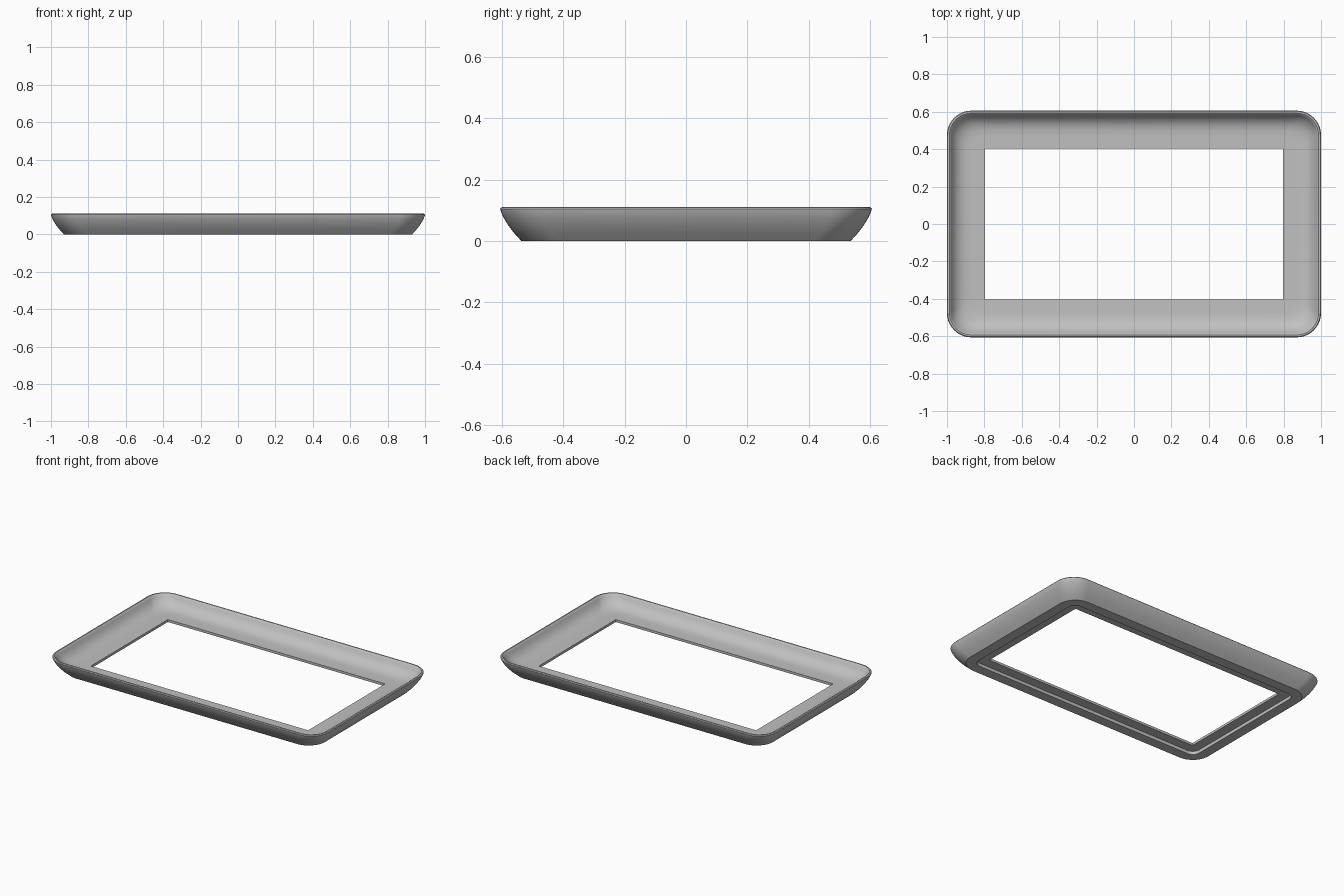
import bpy, bmesh, math

cube = bpy.data.objects.get("Cube")
if cube:
    bpy.data.objects.remove(cube, do_unlink=True)

SEGMENTS = 10  # steps per rounded corner


def rounded_ring(bm, hx, hy, radius, z):
    """Loop of vertices around a rounded rectangle."""
    ring = []
    for quarter, (sx, sy) in enumerate([(1, 1), (-1, 1), (-1, -1), (1, -1)]):
        for i in range(SEGMENTS + 1):
            a = (quarter + i / SEGMENTS) * math.pi / 2
            ring.append(bm.verts.new((sx * (hx - radius) + radius * math.cos(a),
                                      sy * (hy - radius) + radius * math.sin(a), z)))
    return ring


# Warm-free neutral grey
grey = bpy.data.materials.new("neutral grey")
grey.use_nodes = True
colour = (0.53, 0.53, 0.53, 1)
grey.diffuse_color = colour
grey.node_tree.nodes["Principled BSDF"].inputs["Base Color"].default_value = colour

# Cross-section of the tray: inset from the rim, corner radius, height
HALF_X, HALF_Y = 1.0, 0.606
section = [
    (0.203, 0.0, 0.020),    # opening, underside
    (0.138, 0.05, 0.020),   # foot, inner face
    (0.136, 0.05, 0.0),
    (0.069, 0.12, 0.0),     # foot, outer edge
    (0.047, 0.12, 0.024),   # outer wall
    (0.027, 0.125, 0.050),
    (0.011, 0.13, 0.076),
    (0.002, 0.13, 0.097),
    (0.0, 0.13, 0.105),     # rolled rim
    (0.004, 0.127, 0.110),
    (0.013, 0.118, 0.111),
    (0.019, 0.112, 0.107),
    (0.024, 0.11, 0.096),   # inner wall
    (0.036, 0.11, 0.076),
    (0.053, 0.105, 0.058),
    (0.075, 0.10, 0.045),
    (0.100, 0.09, 0.038),
    (0.130, 0.07, 0.036),   # floor
    (0.203, 0.0, 0.036),    # opening, top side
]

bm = bmesh.new()
rings = [rounded_ring(bm, HALF_X - d, HALF_Y - d, r, z) for d, r, z in section]
for lower, upper in zip(rings, rings[1:] + rings[:1]):
    n = len(lower)
    for i in range(n):
        j = (i + 1) % n
        bm.faces.new((lower[i], lower[j], upper[j], upper[i]))
bmesh.ops.remove_doubles(bm, verts=bm.verts[:], dist=1e-5)
bmesh.ops.recalc_face_normals(bm, faces=bm.faces[:])

mesh = bpy.data.meshes.new("tray_frame")
bm.to_mesh(mesh)
bm.free()
mesh.materials.append(grey)
tray = bpy.data.objects.new("tray_frame", mesh)
bpy.context.collection.objects.link(tray)

# Smooth curves, crisp foot and opening
for other in bpy.context.selected_objects:
    other.select_set(False)
tray.select_set(True)
bpy.context.view_layer.objects.active = tray
bpy.ops.object.shade_smooth_by_angle(angle=math.radians(35))
